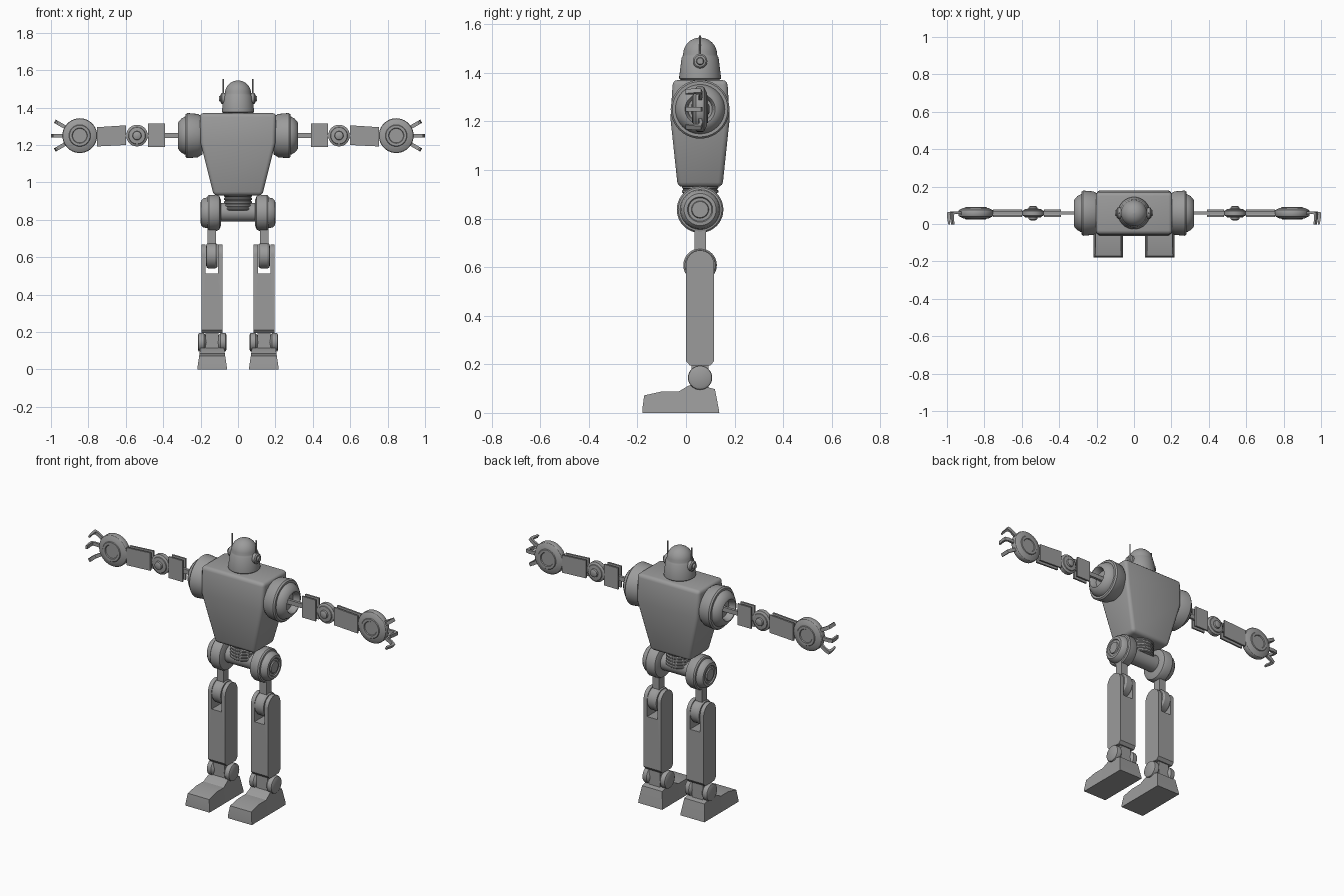
import bpy, bmesh, math
from mathutils import Vector, Matrix

cube = bpy.data.objects.get("Cube")
if cube:
    bpy.data.objects.remove(cube)

grey = bpy.data.materials.new("plain_grey_metal")
GREY = (0.33, 0.33, 0.33, 1)
grey.use_nodes = True
grey.diffuse_color = GREY
grey.node_tree.nodes["Principled BSDF"].inputs["Base Color"].default_value = GREY

C = 0.058        # depth of the body's centre plane
ARM_Z = 1.25     # height of the arms
LEG_X = 0.14     # sideways offset of the legs
parts = []


def finish(bm, name, mirror):
    bmesh.ops.recalc_face_normals(bm, faces=bm.faces[:])
    mesh = bpy.data.meshes.new(name)
    bm.to_mesh(mesh)
    bm.free()
    mesh.materials.append(grey)
    ob = bpy.data.objects.new(name, mesh)
    bpy.context.collection.objects.link(ob)
    if mirror:
        ob.modifiers.new("Mirror", "MIRROR").use_mirror_merge = False
    parts.append(ob)
    return ob


def soften(bm, width, segments=2):
    """Round only the clearly sharp edges."""
    sharp = [e for e in bm.edges if e.is_manifold and e.calc_face_angle(0) > 0.6]
    bmesh.ops.bevel(bm, geom=sharp, offset=width, segments=segments,
                    profile=0.5, affect='EDGES')


def axis_point(axis, a, b, t):
    return Vector({'x': (t, a, b), 'y': (a, t, b), 'z': (a, b, t)}[axis])


def skin(bm, rings):
    """Bridge rings of vertices and cap both ends."""
    for low, high in zip(rings, rings[1:]):
        n = len(low)
        for i in range(n):
            j = (i + 1) % n
            bm.faces.new((low[i], low[j], high[j], high[i]))
    bm.faces.new(rings[0])
    bm.faces.new(rings[-1])


def lathe(name, axis, centre, profile, sides=32, mirror=True):
    """Revolve (radius, distance) pairs about an axis through centre."""
    bm = bmesh.new()
    turns = [2 * math.pi * i / sides for i in range(sides)]
    skin(bm, [[bm.verts.new(Vector(centre) + axis_point(
        axis, r * math.cos(a), r * math.sin(a), t)) for a in turns]
        for r, t in profile])
    return finish(bm, name, mirror)


def prism(name, axis, outline, t0, t1, mirror=True, bevel=0, shape=None, turn=None):
    """Extrude a flat outline along an axis, then optionally reshape it."""
    bm = bmesh.new()
    skin(bm, [[bm.verts.new(axis_point(axis, a, b, t)) for a, b in outline]
              for t in (t0, t1)])
    bmesh.ops.recalc_face_normals(bm, faces=bm.faces[:])
    if shape:
        for v in bm.verts:
            shape(v.co)
    if bevel:
        soften(bm, bevel)
    if turn:
        bm.transform(turn)
    return finish(bm, name, mirror)


def box(name, x, y, z, mirror=True, bevel=0):
    return prism(name, 'z', [(x[0], y[0]), (x[1], y[0]), (x[1], y[1]), (x[0], y[1])],
                 z[0], z[1], mirror, bevel)


def both_ways(half):
    """Complete a profile that is the same on both sides of its centre."""
    return half + [(r, -t) for r, t in reversed(half)]


# Torso: tapered chest with rounded edges
bm = bmesh.new()
skin(bm, [[bm.verts.new((sx * hx, C + sy * hy, z))
           for sx, sy in ((-1, -1), (1, -1), (1, 1), (-1, 1))]
          for z, hx, hy in ((0.93, 0.13, 0.092), (1.21, 0.2, 0.122), (1.37, 0.205, 0.112))])
bmesh.ops.recalc_face_normals(bm, faces=bm.faces[:])
soften(bm, 0.02, 3)
finish(bm, "torso", False)

# Head: flared lower shell, brow groove and dome
dome = [(0.07 * math.cos(a), 1.475 + 0.07 * math.sin(a))
        for a in [math.radians(d) for d in range(0, 90, 11)]]
lathe("head", 'z', (0, C, 0), [(0.06, 1.355), (0.078, 1.37), (0.086, 1.376), (0.086, 1.384),
      (0.076, 1.462), (0.072, 1.468)] + dome + [(0.002, 1.545)], 40, mirror=False)
lathe("ear_cups", 'x', (0, C, 1.448),
      [(0.03, 0.065), (0.03, 0.086), (0.024, 0.092), (0.016, 0.093), (0.013, 0.102)], 20)
lathe("antennas", 'z', (0.078, C, 0), [(0.004, 1.44), (0.004, 1.553)], 8)

# Shoulders: wide ring and hollow dome
lathe("shoulder_rings", 'x', (0, C, ARM_Z),
      [(0.1, 0.19), (0.116, 0.215), (0.121, 0.272), (0.114, 0.28), (0.09, 0.28)], 40)
lathe("shoulder_domes", 'x', (0, C, ARM_Z),
      [(0.104, 0.265), (0.101, 0.285), (0.091, 0.303), (0.073, 0.319), (0.062, 0.322),
       (0.056, 0.314), (0.05, 0.285)], 40)

# Arms: thin core rods between paired plates
box("upper_arm_rods", (0.27, 0.54), (C - 0.008, C + 0.008), (ARM_Z - 0.013, ARM_Z + 0.013))
box("forearm_rods", (0.54, 0.8), (C - 0.008, C + 0.008), (ARM_Z - 0.013, ARM_Z + 0.013))
for side, near, far in (("front", -0.02, -0.01), ("back", 0.01, 0.02)):
    box("upper_arm_plates_" + side, (0.39, 0.48), (C + near, C + far), (1.19, 1.315))
    prism("forearm_plates_" + side, 'y',
          [(0.6, 1.2), (0.755, 1.192), (0.755, 1.295), (0.6, 1.305)], C + near, C + far)
lathe("elbows", 'y', (0.54, C, ARM_Z), both_ways(
    [(0.014, -0.038), (0.022, -0.034), (0.024, -0.024), (0.044, -0.022),
     (0.046, -0.018), (0.058, -0.012)]), 24)

# Hands: disc palms with raised rings, and hooked fingers
PALM = Vector((0.846, C, ARM_Z))
lathe("palms", 'y', PALM, both_ways(
    [(0.038, -0.028), (0.041, -0.033), (0.055, -0.033), (0.058, -0.029),
     (0.068, -0.028), (0.09, -0.017), (0.093, -0.012)]), 40)
hook = [(0.08, 0.007), (0.128, 0.01), (0.154, 0.004), (0.154, -0.02), (0.147, -0.06),
        (0.137, -0.06), (0.141, -0.02), (0.139, -0.006), (0.125, -0.003), (0.08, -0.007)]
for finger, angle in (("upper", -30), ("middle", 0), ("lower", 30)):
    prism(finger + "_fingers", 'z', hook, -0.01, 0.01,
          turn=Matrix.Translation(PALM) @ Matrix.Rotation(math.radians(angle), 4, 'Y'))

# Waist and hips: ribbed spine, cross axle and drums
ribs = []
for i in range(5):
    z = 0.85 + 0.018 * i
    ribs += [(0.07, z), (0.075, z + 0.004), (0.075, z + 0.011), (0.07, z + 0.015)]
lathe("spine", 'z', (0, C, 0), ribs, 28, mirror=False)
lathe("hip_axle", 'x', (0, C, 0.84), [(0.05, -0.11), (0.05, 0.11)], mirror=False)
lathe("hip_drums", 'x', (0, C, 0.837),
      [(0.07, 0.092), (0.09, 0.1), (0.096, 0.112), (0.096, 0.155), (0.09, 0.162),
       (0.082, 0.164), (0.078, 0.185), (0.066, 0.198), (0.052, 0.2), (0.048, 0.194),
       (0.036, 0.194), (0.033, 0.2)], 40)

# Legs: thigh rods, round knees and slotted shins
box("thigh_rods", (LEG_X - 0.022, LEG_X + 0.022), (C - 0.024, C + 0.024), (0.6, 0.78))
lathe("knees", 'x', (LEG_X, C, 0.608), both_ways(
    [(0.045, -0.031), (0.062, -0.029), (0.069, -0.018)]), 32)
arch = [(C + 0.057 * math.cos(a), 0.612 + 0.057 * math.sin(a))
        for a in [math.pi * i / 16 for i in range(17)]]
shins = prism("shins", 'x', [(C - 0.057, 0.212), (C - 0.042, 0.195), (C + 0.042, 0.195),
              (C + 0.057, 0.212)] + arch, LEG_X - 0.056, LEG_X + 0.056, mirror=False)
cutter = box("knee_slot_cutter", (LEG_X - 0.033, LEG_X + 0.033), (C - 0.2, C + 0.2),
             (0.512, 0.8), mirror=False)
cutter.hide_render = True
slot = shins.modifiers.new("Slot", "BOOLEAN")
slot.operation, slot.solver, slot.object = 'DIFFERENCE', 'EXACT', cutter
bpy.context.view_layer.objects.active = shins
bpy.ops.object.modifier_apply(modifier=slot.name)
parts.remove(cutter)
bpy.data.objects.remove(cutter)
shins.modifiers.new("Mirror", "MIRROR").use_mirror_merge = False

# Ankles: twin drums joined by a narrow neck
lathe("ankles", 'x', (LEG_X - 0.002, C, 0.145), both_ways(
    [(0.038, -0.077), (0.048, -0.072), (0.05, -0.066), (0.05, -0.045),
     (0.045, -0.04), (0.033, -0.03)]), 28)
box("ankle_blocks", (LEG_X - 0.035, LEG_X + 0.035), (C - 0.035, C + 0.035), (0.08, 0.2))


def narrow_top(co):
    """Pull the sides of the foot in towards its top."""
    mid = LEG_X - 0.002
    co.x = mid + (co.x - mid) * (1 - 1.9 * max(0, co.z - 0.015))


# Feet: sloped toe cap and higher heel wedge
foot_x = (LEG_X - 0.08, LEG_X + 0.076)
prism("toes", 'x', [(-0.18, 0), (-0.03, 0), (-0.03, 0.088), (-0.1, 0.088), (-0.172, 0.072),
      (-0.18, 0.015)], *foot_x, shape=narrow_top)
prism("heels", 'x', [(-0.03, 0), (0.137, 0), (0.135, 0.015), (0.119, 0.098), (0.035, 0.118),
      (0.01, 0.112), (-0.03, 0.088)], *foot_x, shape=narrow_top)

# Smooth the round parts while keeping edges crisp
bpy.ops.object.select_all(action='DESELECT')
for ob in parts:
    ob.select_set(True)
bpy.context.view_layer.objects.active = parts[0]
bpy.ops.object.shade_smooth_by_angle(angle=math.radians(32))
